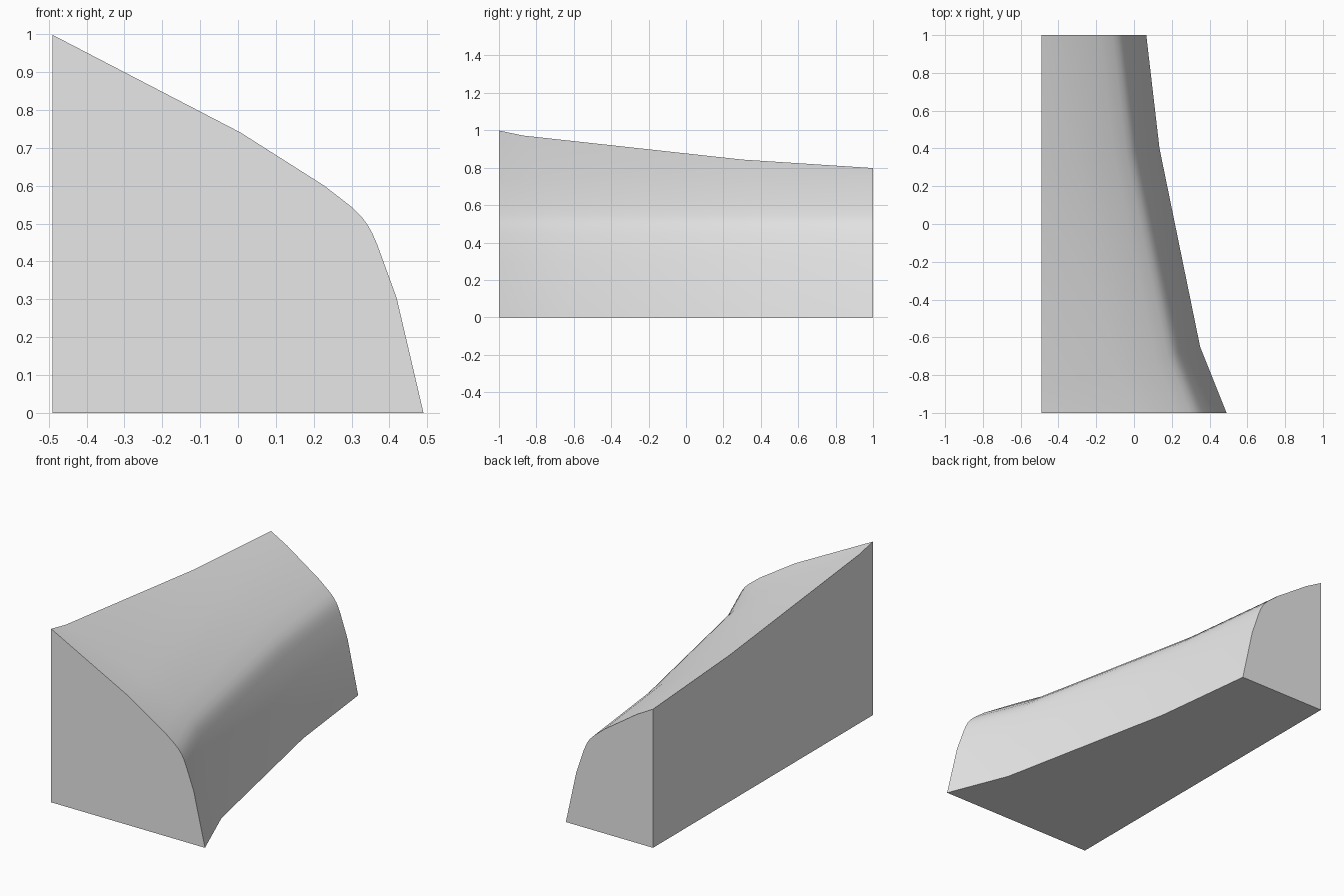
import bpy, bmesh, math

cube = bpy.data.objects.get("Cube")
if cube:
    bpy.data.objects.remove(cube, do_unlink=True)

LEFT_WALL = -0.49

# Outer face profile: inset from the foot at the front end, height
profile = [(0, 0), (0.071, 0.304), (0.122, 0.444), (0.135, 0.474), (0.148, 0.497),
           (0.164, 0.519), (0.191, 0.545), (0.262, 0.6), (0.484, 0.741), (1.1, 1.061)]

# Foot path in plan, with the slope of the mitre at each station
stations = [(0.49, -1, 0), (0.35, -0.65, 0.262), (0.135, 0.4, 0.16), (0.065, 1, 0)]


def width_scale(i):
    """Keeps the profile square to the path segment next to a station."""
    a = stations[max(i - 1, 0)]
    b = stations[max(i, 1)]
    angle = math.atan2(a[0] - b[0], b[1] - a[1])
    return math.cos(angle) + stations[i][2] * math.sin(angle)


# Loft the profile through the stations
bm = bmesh.new()
rings = []
for i, (x, y, mitre) in enumerate(stations):
    scale = width_scale(0) / width_scale(i)
    ring = []
    for inset, z in profile + [(profile[-1][0], 0)]:
        w = inset * scale
        ring.append(bm.verts.new((x - w, y - mitre * w, z)))
    rings.append(ring)

for a, b in zip(rings, rings[1:]):
    for j in range(len(a)):
        k = (j + 1) % len(a)
        bm.faces.new((a[j], a[k], b[k], b[j]))
bm.faces.new(rings[0])
bm.faces.new(rings[-1])

# Trim to the flat side wall and close it
bmesh.ops.bisect_plane(bm, geom=bm.verts[:] + bm.edges[:] + bm.faces[:],
                       plane_co=(LEFT_WALL, 0, 0), plane_no=(-1, 0, 0), clear_outer=True)
bmesh.ops.holes_fill(bm, edges=[e for e in bm.edges if e.is_boundary], sides=0)
bmesh.ops.recalc_face_normals(bm, faces=bm.faces[:])

mesh = bpy.data.meshes.new("curved_bank")
bm.to_mesh(mesh)
bm.free()
bank = bpy.data.objects.new("curved_bank", mesh)
bpy.context.collection.objects.link(bank)

# Plain grey material
grey = bpy.data.materials.new("light_grey")
grey.use_nodes = True
colour = (0.8, 0.8, 0.8, 1)
grey.diffuse_color = colour
grey.node_tree.nodes["Principled BSDF"].inputs["Base Color"].default_value = colour
mesh.materials.append(grey)

# Smooth the rounded face, keep the block edges sharp
bpy.ops.object.select_all(action='DESELECT')
bank.select_set(True)
bpy.context.view_layer.objects.active = bank
bpy.ops.object.shade_smooth_by_angle(angle=math.radians(30))
